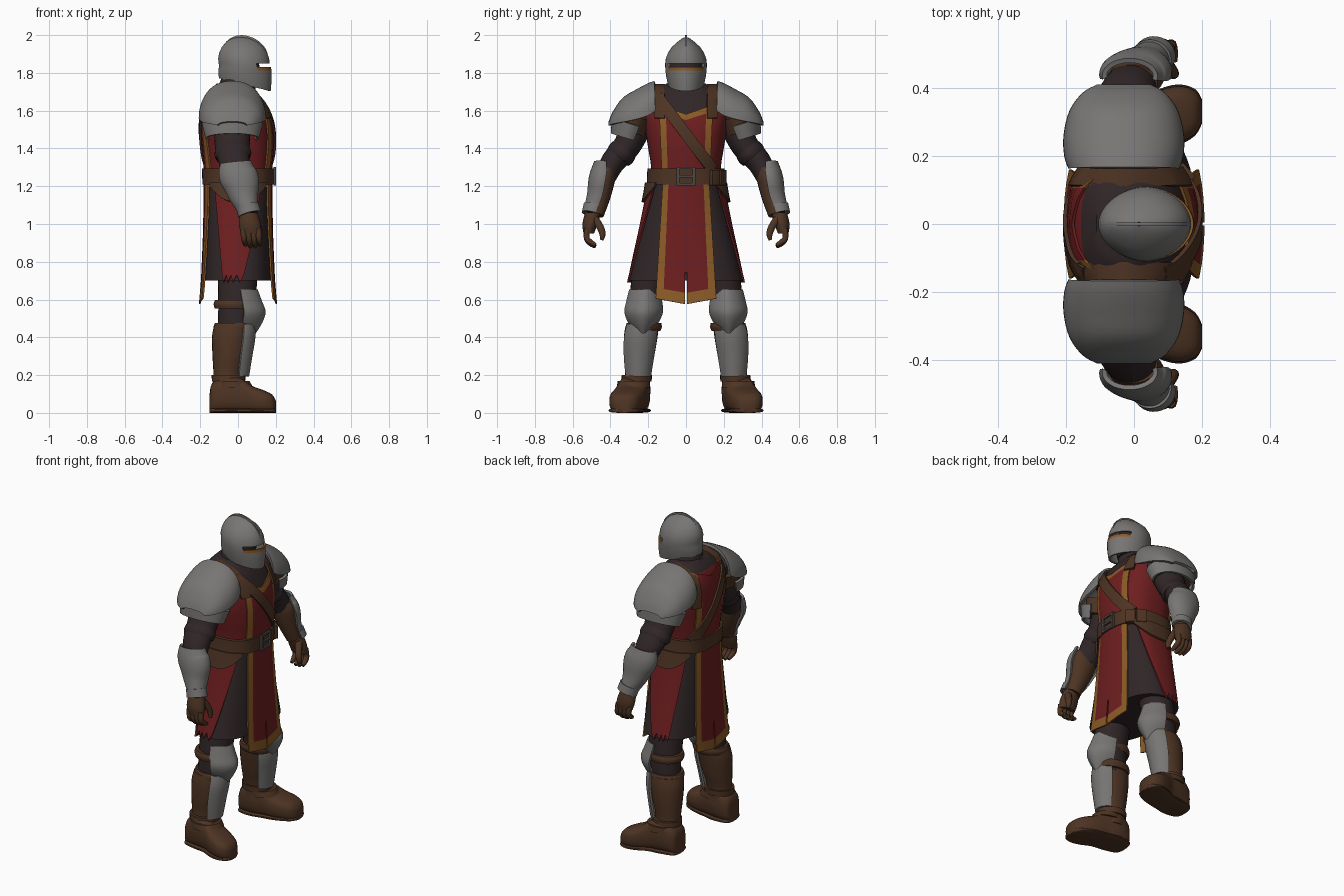
import bpy, bmesh, math
from mathutils import Vector

if "Cube" in bpy.data.objects:
    bpy.data.objects.remove(bpy.data.objects["Cube"])

def material(name, r, g, b):
    m = bpy.data.materials.new(name)
    m.diffuse_color = (r, g, b, 1)
    m.use_nodes = True
    m.node_tree.nodes["Principled BSDF"].inputs["Base Color"].default_value = m.diffuse_color
    return m

STEEL = material("steel", .185, .18, .175)
RED = material("red cloth", .155, .013, .014)
GOLD = material("gold trim", .26, .105, .02)
BROWN = material("brown leather", .075, .034, .017)
DARK = material("dark cloth", .03, .019, .02)
IRON = material("dark iron", .07, .062, .06)

def spline(rows, k):
    """Catmull-Rom refinement of a table of tuples"""
    out = []
    for i in range(len(rows) - 1):
        q = [rows[min(max(i + d, 0), len(rows) - 1)] for d in (-1, 0, 1, 2)]
        for s in range(k):
            t = s / k
            out.append(tuple(.5 * (2*b + (c-a)*t + (2*a-5*b+4*c-d)*t*t + (3*b-a-3*c+d)*t**3)
                             for a, b, c, d in zip(*q)))
    return out + [tuple(rows[-1])]

def build(name, rows, mats, rule=None, closed=True, thick=0, mirror=False):
    """Skin a grid of points; rule(i, j) gives the material slot or None for a hole"""
    m, faces, idx = len(rows[0]), [], []
    for i in range(len(rows) - 1):
        for j in range(m if closed else m - 1):
            r = rule(i, j) if rule else 0
            if r is None:
                continue
            k = (j + 1) % m
            faces.append((i*m + j, i*m + k, (i+1)*m + k, (i+1)*m + j))
            idx.append(r)
    if closed and not thick:
        last = (len(rows) - 1) * m
        faces += [tuple(range(m)), tuple(range(last, last + m))]
        idx += [idx[0], idx[-1]]
    me = bpy.data.meshes.new(name)
    me.from_pydata([tuple(p) for r in rows for p in r], [], faces)
    for mt in mats:
        me.materials.append(mt)
    for p, r in zip(me.polygons, idx):
        p.material_index = r
    bm = bmesh.new()
    bm.from_mesh(me)
    bmesh.ops.recalc_face_normals(bm, faces=bm.faces)
    bm.to_mesh(me)
    bm.free()
    ob = bpy.data.objects.new(name, me)
    bpy.context.collection.objects.link(ob)
    if thick:
        s = ob.modifiers.new("thickness", 'SOLIDIFY')
        s.thickness, s.offset = thick, 0
    if mirror:
        s = ob.modifiers.new("mirror", 'MIRROR')
        s.use_axis = (False, True, False)
        s.use_mirror_merge = False
    return ob

def sup(a, p):
    c, s = math.cos(a), math.sin(a)
    return (math.copysign(abs(c)**(2/p), c), math.copysign(abs(s)**(2/p), s))

def tube(name, rings, mat, n=24, k=4, p=2, arc=None, orient=False, thick=0, mirror=True):
    """Loft of (x, y, z, rx, ry) rings listed from bottom to top; arc in degrees leaves it open"""
    rings, rows = spline(rings, k), []
    for i, (x, y, z, rx, ry) in enumerate(rings):
        t = Vector((0, 0, 1))
        if orient:
            t = (Vector(rings[min(i+1, len(rings)-1)][:3]) - Vector(rings[max(i-1, 0)][:3])).normalized()
        u = Vector((1, 0, 0))
        u = (u - t * u.dot(t)).normalized()
        v = t.cross(u)
        if arc:
            angs = [math.radians(arc[0] + (arc[1]-arc[0]) * j / n) for j in range(n + 1)]
        else:
            angs = [2 * math.pi * j / n for j in range(n)]
        rows.append([Vector((x, y, z)) + u * rx * sup(a, p)[0] + v * ry * sup(a, p)[1] for a in angs])
    return build(name, rows, [mat], closed=not arc, thick=thick, mirror=mirror)

def box(name, loc, size, mat, rot=0):
    bpy.ops.mesh.primitive_cube_add(size=1, location=loc, rotation=(0, 0, rot))
    ob = bpy.context.object
    ob.name, ob.scale = name, size
    ob.data.materials.append(mat)
    b = ob.modifiers.new("bevel", 'BEVEL')
    b.width, b.segments = min(size) * .2, 2

# Body profile: z, centre x, radius x, radius y
BODY = spline([(.55, 0, .195, .34), (.70, 0, .182, .30), (.85, 0, .175, .265), (1.0, 0, .17, .23),
               (1.2, 0, .168, .19), (1.3, 0, .172, .185), (1.4, 0, .18, .20), (1.5, -.005, .183, .215),
               (1.58, -.012, .171, .22), (1.66, -.025, .148, .20), (1.71, -.03, .115, .16),
               (1.745, -.03, .08, .10)], 5)
P = 2.5

def prof(z):
    for a, b in zip(BODY, BODY[1:]):
        if z <= b[0]:
            t = max(0, (z - a[0]) / (b[0] - a[0]))
            return [p + (q - p) * t for p, q in zip(a[1:], b[1:])]
    return BODY[-1][1:]

def body(a, z, off=0):
    cx, rx, ry = prof(z)
    c, s = sup(a, P)
    return (cx + (rx + off) * c, (ry + off) * s, z)

def face(y, z, side, off):
    cx, rx, ry = prof(z)
    return (cx + side * (rx * max(0, 1 - min(1, abs(y) / ry)**P)**(1/P) + off), y, z)

def around(zs, off=0, n=64):
    return [[body(2 * math.pi * j / n, z, off) for j in range(n)] for z in zs]

def steps(a, b, n):
    return [a + (b - a) * i / n for i in range(n + 1)]

# Skirt, torso, neck and belt; the torso is dark above the neckline
build("skirt", around(steps(.70, 1.24, 12)), [DARK])
zs = steps(1.2, 1.745, 44)
def collar(i, j):
    x, y, z = body(2 * math.pi * (j + .5) / 64, zs[i])
    return int(z > (1.555 + .45 * abs(y) if x > 0 and abs(y) < .15 else 1.69))
build("torso", around(zs), [RED, DARK], collar)
tube("neck", [(-.02, 0, 1.62, .13, .13), (-.01, 0, 1.70, .105, .105), (0, 0, 1.78, .085, .085)], DARK, mirror=False)
build("belt", around([1.21, 1.215, 1.29, 1.295], .02), [BROWN])
for a in (42, 62):
    x, y, z = body(math.radians(a), 1.245, .02)
    box("belt_pouch", (x, y, z), (.035, .055, .08), BROWN, math.radians(a))
for y in (-.042, .042):
    box("buckle_side", (.195, y, 1.253), (.014, .014, .1), IRON)
for z in (1.21, 1.253, 1.296):
    box("buckle_bar", (.195, 0, z), (.012, .09, .012), IRON)

# Tabard front and back: chest panel with neckline, and long split tail
U = [-1, -.75, -.5, -.2, -.03, .03, .2, .5, .75, 1]
T = [0, .15, .3, .45, .6, .75, .82, .91, 1]
edge = lambda i, j: 1 if j in (0, 8) or i == 7 else 0
sides = lambda i, j: 1 if j in (0, 8) else 0
for side, word, top in ((1, "front", .34), (-1, "back", .42)):
    chest = [[face(u * (.125 + .017*t), 1.24 + t * (top + .05*abs(u)), side, .006) for u in U] for t in T]
    build("chest_panel_" + word, chest, [RED, GOLD], edge if side > 0 else sides, False, .008)
    tail = [[face(u * (.12 + .04*t), 1.24 - t * (.665 - .03*abs(u)), side, .01) for u in U] for t in T]
    build("tabard_tail_" + word, tail, [RED, GOLD],
          lambda i, j: None if j == 4 and i >= 5 else edge(i, j), False, .009)
    # Diagonal strap across the body
    build("diagonal_strap_" + word,
          [[face(-.15 + .29*t + w*.024, 1.675 - .385*t + w*.018, side, .014) for w in (-1, 0, 1)]
           for t in steps(0, 1, 16)], [BROWN], None, False, .014)

# Shoulder straps running over the top
def strap_line(y):
    f = [face(y, z, 1, .014) for z in steps(1.56, 1.67, 6)]
    b = [face(y, z, -1, .014) for z in steps(1.67, 1.5, 8)]
    return f + [(.04, y, 1.715), (-.03, y, 1.735), (-.10, y, 1.715)] + b
build("shoulder_straps", [strap_line(y) for y in (.112, .138, .165)], [BROWN], None, False, .014, True)

# Hip flaps with leather drape above
hips = []
for i in range(11):
    t = i / 10
    a0, a1 = 52 + 32*t, 128 - 17*t
    hips.append([body(math.radians(a0 + (a1-a0)*j/12), 1.2 - t * (.47 + .02*(j % 3)), .012 - .007*t)
                 for j in range(13)])
build("hip_flaps", hips, [RED], None, False, .01, True)
drape = [[body(math.radians(45 + 90*j/16), 1.22 - t * (.02 + .085*math.sin(math.pi*j/16)), .024)
          for j in range(17)] for t in (0, .5, 1)]
build("hip_drapes", drape, [BROWN], None, False, .012, True)

# Helmet with open visor slit, gold slit edge and crest: z, centre x, rx, ry, forward tilt
HELM = [(1.738, .036, .132, .090, .034), (1.78, .037, .136, .100, .02), (1.816, .037, .135, .104, .004),
        (1.831, .037, .133, .105, 0), (1.85, .033, .13, .105, 0), (1.875, .03, .13, .102, 0),
        (1.905, .027, .122, .09, 0), (1.935, .024, .105, .07, 0), (1.96, .02, .08, .042, 0),
        (1.978, .015, .045, .018, 0), (1.984, .015, .006, .004, 0)]
helm = []
for z, cx, rx, ry, tilt in HELM:
    ring = [sup(2 * math.pi * j / 48, 1.85) for j in range(48)]
    helm.append([(cx + rx*c, ry*s, z - tilt*c) for c, s in ring])
def visor(i, j):
    if math.cos(2 * math.pi * (j + .5) / 48) > .55:
        return None if i == 3 else int(i == 2)
    return 0
build("helmet", helm, [STEEL, GOLD], visor, True, .01)
tube("head", [(.015, 0, 1.74, .085, .08), (.015, 0, 1.84, .098, .09), (.015, 0, 1.92, .07, .055)], DARK, mirror=False)
top = spline([(-.098, 1.88), (-.085, 1.935), (-.045, 1.98), (.005, 1.999), (.06, 1.993), (.11, 1.968),
              (.148, 1.925), (.164, 1.87)], 3)
build("helmet_crest", [[(x, 0, z), (.03 + (x-.03)*.8, 0, 1.86 + (z-1.86)*.8)] for x, z in top],
      [STEEL], None, False, .01)

# Pauldrons: y, half depth, bottom z, top z
PAUL = spline([(.165, .155, 1.60, 1.75), (.20, .167, 1.575, 1.737), (.26, .169, 1.555, 1.705),
               (.33, .152, 1.54, 1.662), (.38, .115, 1.53, 1.592), (.402, .075, 1.522, 1.54)], 4)
build("pauldrons", [[(-.03 + w * sup(math.pi*j/24, 2.2)[0], y, b + (t-b) * sup(math.pi*j/24, 2.2)[1])
                     for j in range(25)] for y, w, b, t in PAUL], [STEEL], None, False, .016, True)
tube("pauldron_linings", [(-.03, .295, 1.485, .13, .085), (-.03, .27, 1.57, .145, .09)], BROWN, orient=True)
tube("pauldron_lames", [(-.03, .313, 1.455, .135, .082), (-.03, .29, 1.53, .155, .1)], STEEL,
     arc=(-25, 205), orient=True, thick=.014)

# Arms, forearm plates and gloved hands
tube("upper_arms", [(0, .425, 1.25, .07, .055), (-.02, .385, 1.33, .082, .065), (-.03, .315, 1.41, .092, .072),
                    (-.03, .27, 1.5, .095, .08), (-.03, .22, 1.6, .09, .08)], DARK, orient=True)
tube("sleeve_folds", [(-.025, .36, 1.35, .09, .07), (-.027, .345, 1.37, .098, .077),
                      (-.03, .325, 1.395, .092, .073)], DARK, orient=True)
tube("forearm_sleeves", [(.055, .48, 1.05, .045, .045), (.03, .455, 1.15, .065, .056), (.01, .435, 1.24, .08, .06),
                         (0, .42, 1.29, .07, .05)], BROWN, orient=True)
tube("vambraces", [(.05, .482, 1.085, .05, .05), (.03, .46, 1.15, .072, .058), (.015, .447, 1.22, .092, .064),
                   (-.005, .44, 1.27, .092, .06), (-.012, .435, 1.325, .075, .045)], STEEL,
     arc=(-15, 192), orient=True, thick=.014)
tube("wrist_plates", [(.062, .496, 1.05, .055, .05), (.05, .484, 1.095, .054, .052)], STEEL,
     arc=(-20, 195), orient=True, thick=.014)
tube("palms", [(.068, .515, .95, .052, .028), (.062, .508, 1.0, .058, .04), (.056, .492, 1.06, .047, .043)], BROWN)
for i in range(4):
    x, d = .028 + .026*i, .008 * abs(i - 1.5)
    tube("finger", [(x + .012, .478, .876 + d, .01, .01), (x + .008, .505, .892 + d, .015, .015),
                    (x + .004, .526, .925, .016, .016), (x, .522, .975, .017, .017)], BROWN, 10, 3, orient=True)
tube("thumbs", [(.118, .447, .915, .01, .01), (.116, .442, .945, .017, .017), (.105, .455, .985, .02, .02),
                (.085, .485, 1.03, .022, .022)], BROWN, 10, 3, orient=True)

# Legs, tall boots and leg armour
tube("thighs", [(-.02, .228, .42, .09, .078), (-.01, .222, .52, .095, .082), (-.005, .21, .62, .10, .088),
                (0, .18, .80, .11, .10)], DARK)
tube("boot_shafts", [(-.05, .262, .10, .085, .075), (-.055, .256, .20, .075, .066), (-.045, .248, .30, .09, .08),
                     (-.035, .24, .40, .103, .089), (-.025, .232, .46, .102, .088)], BROWN)
tube("boot_cuffs", [(-.05, .262, .165, .088, .08), (-.05, .26, .20, .09, .08)], BROWN)
for z in (.455, .575):
    tube("leg_band", [(-.018, .226, z - .022, .105, .09), (-.018, .224, z, .111, .096),
                      (-.017, .222, z + .022, .105, .091)], BROWN)
tube("greaves", [(-.04, .252, .195, .092, .07), (-.035, .248, .30, .104, .085), (-.025, .24, .40, .11, .093),
                 (-.02, .232, .47, .105, .085)], STEEL, arc=(-60, 62), thick=.014)
tube("knee_plates", [(0, .228, .42, .085, .03), (.01, .226, .48, .112, .075), (.015, .224, .535, .124, .097),
                     (.008, .221, .59, .112, .09), (0, .218, .65, .098, .078)], STEEL, p=1.7, arc=(-80, 80), thick=.014)

# Feet: x, centre y, half width, height
FOOT = spline([(-.15, .268, .035, .10), (-.135, .268, .066, .16), (-.06, .272, .082, .205), (.015, .285, .08, .185),
               (.07, .303, .088, .145), (.13, .32, .086, .122), (.18, .328, .064, .098), (.2, .33, .03, .065)], 3)
def foot(name, height, grow):
    rows = []
    for x, y, w, h in FOOT:
        h = height or h
        rows.append([(x, y + (w + grow) * sup(a, 3)[0], h/2 + h/2 * sup(a, 3)[1])
                     for a in (2 * math.pi * j / 24 for j in range(24))])
    build(name, rows, [BROWN], mirror=True)
foot("boots", 0, 0)
foot("boot_soles", .025, .004)
tube("instep_straps", [(-.02, .278, .135, .1, .089), (-.03, .276, .17, .09, .085)], BROWN)

# Bake modifiers and smooth all but the sharp edges
bpy.ops.object.select_all(action='SELECT')
bpy.context.view_layer.objects.active = bpy.context.selected_objects[0]
bpy.ops.object.convert(target='MESH')
bpy.ops.object.shade_smooth_by_angle(angle=math.radians(40))
